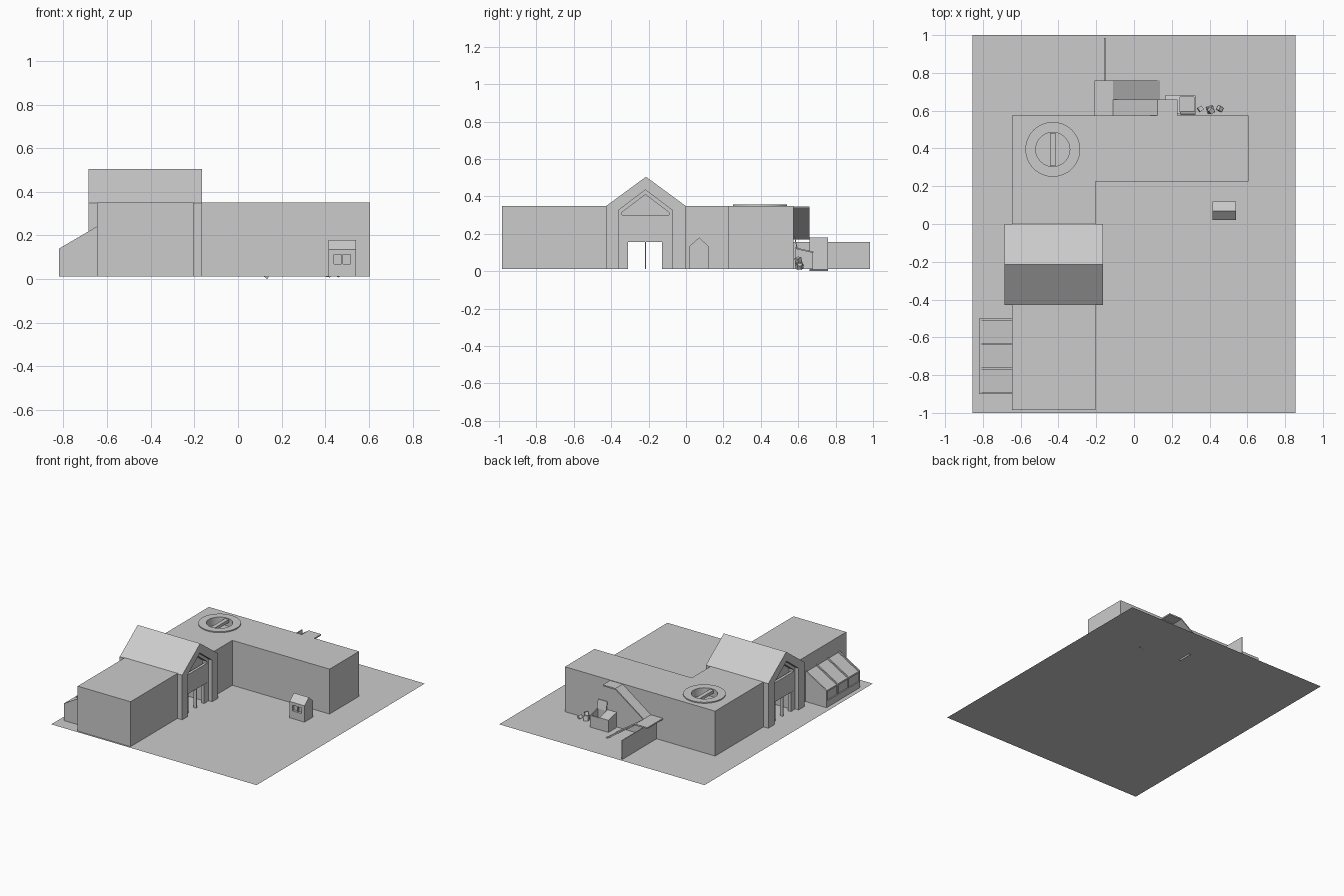
import bpy, bmesh, math
from mathutils import Vector, Euler

if "Cube" in bpy.data.objects:
    bpy.data.objects.remove(bpy.data.objects["Cube"])

G = 0.012  # ground level


def make(name, bm):
    bmesh.ops.recalc_face_normals(bm, faces=bm.faces)
    me = bpy.data.meshes.new(name)
    bm.to_mesh(me)
    bm.free()
    ob = bpy.data.objects.new(name, me)
    bpy.context.collection.objects.link(ob)
    return ob


def extrude(name, pts, axis, a, b):
    """Extrude a 2D outline along an axis from a to b."""
    place = {'x': lambda u, v, w: (w, u, v),
             'y': lambda u, v, w: (u, w, v),
             'z': lambda u, v, w: (u, v, w)}[axis]
    bm = bmesh.new()
    face = bm.faces.new([bm.verts.new(place(u, v, a)) for u, v in pts])
    new = bmesh.ops.extrude_face_region(bm, geom=[face])['geom']
    step = Vector(place(0, 0, b - a))
    bmesh.ops.translate(bm, vec=step, verts=[e for e in new if isinstance(e, bmesh.types.BMVert)])
    return make(name, bm)


def box(name, x, y, z):
    return extrude(name, [(x[0], y[0]), (x[1], y[0]), (x[1], y[1]), (x[0], y[1])], 'z', *z)


def cylinder(name, c, r, z0, z1, n=48):
    pts = [(c[0] + r * math.cos(2 * math.pi * i / n), c[1] + r * math.sin(2 * math.pi * i / n))
           for i in range(n)]
    return extrude(name, pts, 'z', z0, z1)


def cut(ob, cutter):
    m = ob.modifiers.new('cut', 'BOOLEAN')
    m.operation, m.object, m.solver = 'DIFFERENCE', cutter, 'EXACT'
    cutter.hide_render = True
    cutter.hide_viewport = True


def gable(y0, y1, eave, peak):
    return [(y0, G), (y0, eave), ((y0 + y1) / 2, peak), (y1, eave), (y1, G)]


# ground sheet
bm = bmesh.new()
bm.faces.new([bm.verts.new(p) for p in
              [(-.855, -1, G), (.855, -1, G), (.855, 1, G), (-.855, 1, G)]])
make("ground", bm)

# main buildings
box("south_wing", (-.645, -.205), (-.985, -.425), (G, .35))
north = extrude("north_wing", [(-.645, 0), (-.205, 0), (-.205, .225), (.605, .225),
                               (.605, .575), (-.645, .575)], 'z', G, .35)

# round roof opening with raised rim and cross bar
C = (-.43, .395)
rim = cylinder("roof_rim", C, .145, .345, .358)
well = cylinder("roof_well_cutter", C, .09, .30, .40)
cut(north, well)
cut(rim, well)
box("roof_bar", (-.445, -.415), (C[1] - .088, C[1] + .088), (.33, .352))

# gatehouse: nested gabled arches around the passage
outer = gable(-.428, 0, .348, .505)
mid = gable(-.362, -.072, .325, .435)
inner = gable(-.342, -.092, .315, .41)
extrude("gatehouse", outer + mid[::-1], 'x', -.685, -.165)
extrude("inner_arch", mid + inner[::-1], 'x', -.655, -.195)
fill = [(-.342, .155), (-.342, .315), (-.217, .41), (-.092, .315), (-.092, .155)]
extrude("passage_gable", fill, 'x', -.62, -.23)
for side, x in (("west", -.645), ("east", -.205)):
    box(side + "_gate_panel", (x - .01, x + .01), (-.342, -.092), (.155, .30))
    for k, (y0, y1) in enumerate([(-.342, -.31), (-.22, -.214), (-.127, -.092)]):
        box(f"{side}_gate_post_{k}", (x - .012, x + .012), (y0, y1), (G, .156))

# lean-to greenhouse with ribs
extrude("greenhouse", [(-.645, G), (-.812, G), (-.812, .133), (-.645, .232)], 'y', -.895, -.505)
rib = [(-.645, G), (-.82, G), (-.82, .14), (-.645, .242)]
for k in range(4):
    y = -.895 + k * .39 / 3
    extrude(f"greenhouse_rib_{k}", rib, 'y', y - .005, y + .005)
box("greenhouse_sill", (-.82, -.80), (-.9, -.5), (G, .06))
box("greenhouse_rail", (-.82, -.80), (-.9, -.5), (.128, .14))

# small booth with a recessed window
booth = extrude("booth", gable(.02, .12, .135, .18), 'x', .415, .54)
cut(booth, box("booth_window_cutter", (.44, .515), (.0, .04), (.07, .112)))
box("booth_mullion", (.474, .481), (.025, .042), (.069, .113))

# back stair: upper flight, landing, lower flight
T = .01
extrude("upper_flight", [(.23, .347), (.125, .347), (-.11, .18), (-.11, .18 - T),
                         (.125, .347 - T), (.23, .347 - T)], 'y', .575, .66)
box("stair_landing", (-.21, -.11), (.575, .76), (.18 - T, .18))
extrude("lower_flight", [(-.11, .18), (.14, .01), (.135, 0), (-.11, .18 - T)], 'y', .66, .76)
box("yard_wall", (-.158, -.152), (.575, .985), (G, .155))

# waste bin: sloped hollow body, one lid shut and one lid raised
bin_body = extrude("bin_body", [(.585, G), (.585, .122), (.68, .1), (.68, G)], 'x', .17, .325)
cut(bin_body, extrude("bin_cutter", [(.592, .02), (.592, .2), (.673, .2), (.673, .02)],
                      'x', .177, .318))
extrude("closed_lid", [(.583, .122), (.583, .127), (.683, .105), (.683, .1)], 'x', .168, .243)
extrude("open_lid", [(.592, .122), (.597, .122), (.583, .185), (.578, .185)], 'x', .247, .325)

# scattered rubbish beside the bin
for k, (x, y, z, s, r) in enumerate([(.352, .61, .026, .024, .6), (.405, .605, .03, .034, .3),
                                     (.408, .6, .06, .026, .8), (.455, .61, .026, .024, 1.1)]):
    bm = bmesh.new()
    bmesh.ops.create_cube(bm, size=s)
    ob = make(f"rubbish_{k}", bm)
    ob.location = (x, y, z)
    ob.rotation_euler = Euler((.2 * k, .15, r))
